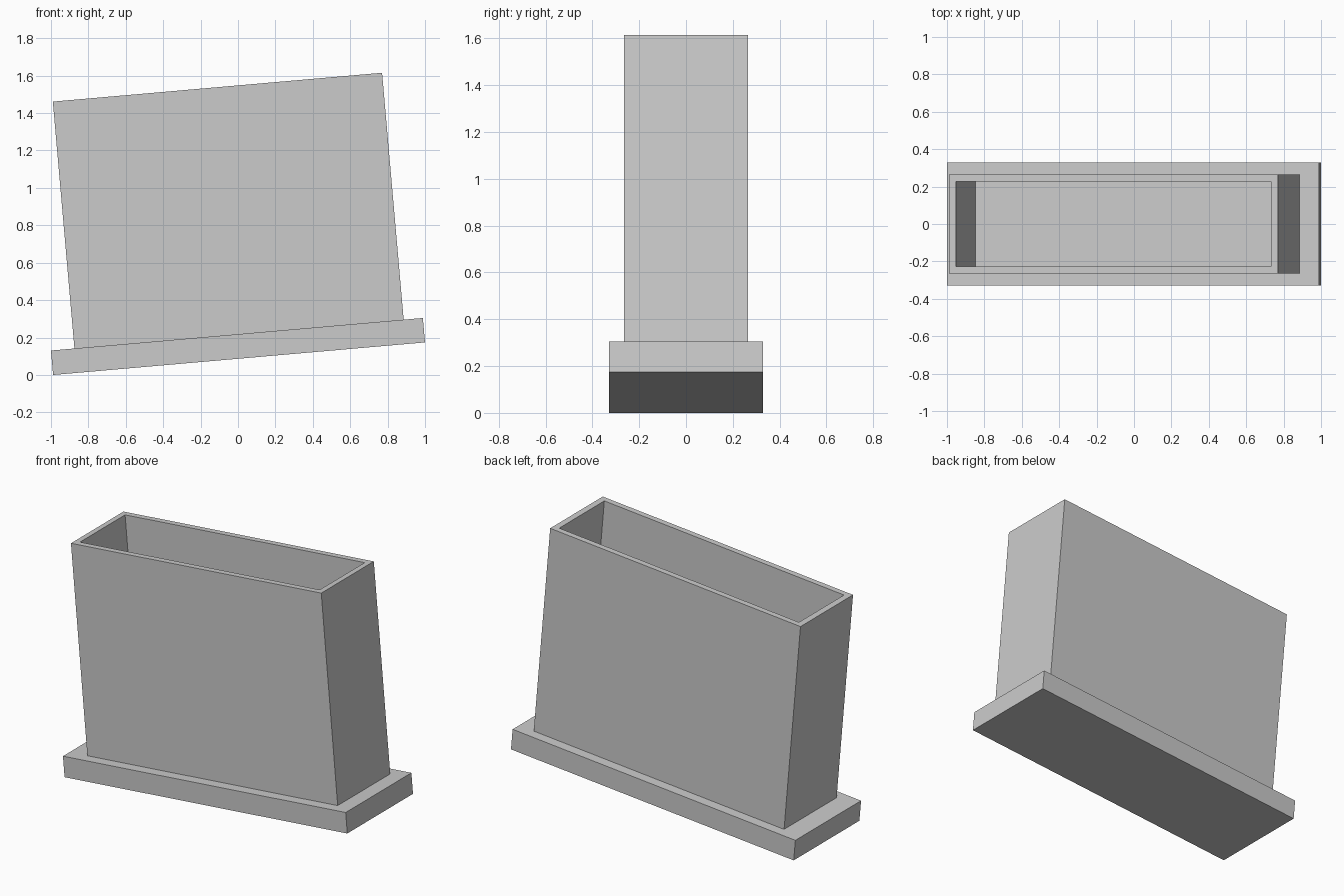
import bpy, bmesh, math
from mathutils import Matrix

if "Cube" in bpy.data.objects:
    bpy.data.objects.remove(bpy.data.objects["Cube"])

TILT = math.radians(5)
LENGTH, BASE_H = 1.996, 0.131
WALL, DEPTH = 0.053, 1.2

# local frame: x along the base, z up, origin at the low bottom corner
PLACE = (Matrix.Translation((-1 + BASE_H * math.sin(TILT), 0, 0))
         @ Matrix.Rotation(-TILT, 4, 'Y'))


def make_box(name, x0, x1, half_y, z0, z1, hollow=False):
    bm = bmesh.new()
    size = Matrix.Diagonal((x1 - x0, 2 * half_y, z1 - z0, 1))
    centre = Matrix.Translation(((x0 + x1) / 2, 0, (z0 + z1) / 2))
    bmesh.ops.create_cube(bm, size=1, matrix=centre @ size)
    if hollow:
        # rim inset, then cavity pushed down from the top face
        top = max(bm.faces, key=lambda f: f.calc_center_median().z)
        bmesh.ops.inset_region(bm, faces=[top], thickness=WALL)
        floor = bmesh.ops.extrude_discrete_faces(bm, faces=[top])["faces"][0]
        bmesh.ops.translate(bm, vec=(0, 0, -DEPTH), verts=floor.verts)
    bmesh.ops.recalc_face_normals(bm, faces=bm.faces)
    mesh = bpy.data.meshes.new(name)
    bm.to_mesh(mesh)
    bm.free()
    obj = bpy.data.objects.new(name, mesh)
    obj.matrix_world = PLACE
    bpy.context.collection.objects.link(obj)
    return obj


# flat plinth
make_box("base_plate", 0, LENGTH, 0.33, 0, BASE_H)
# open-topped container
make_box("open_box", 0.126, 1.893, 0.264, BASE_H, 1.456, hollow=True)
